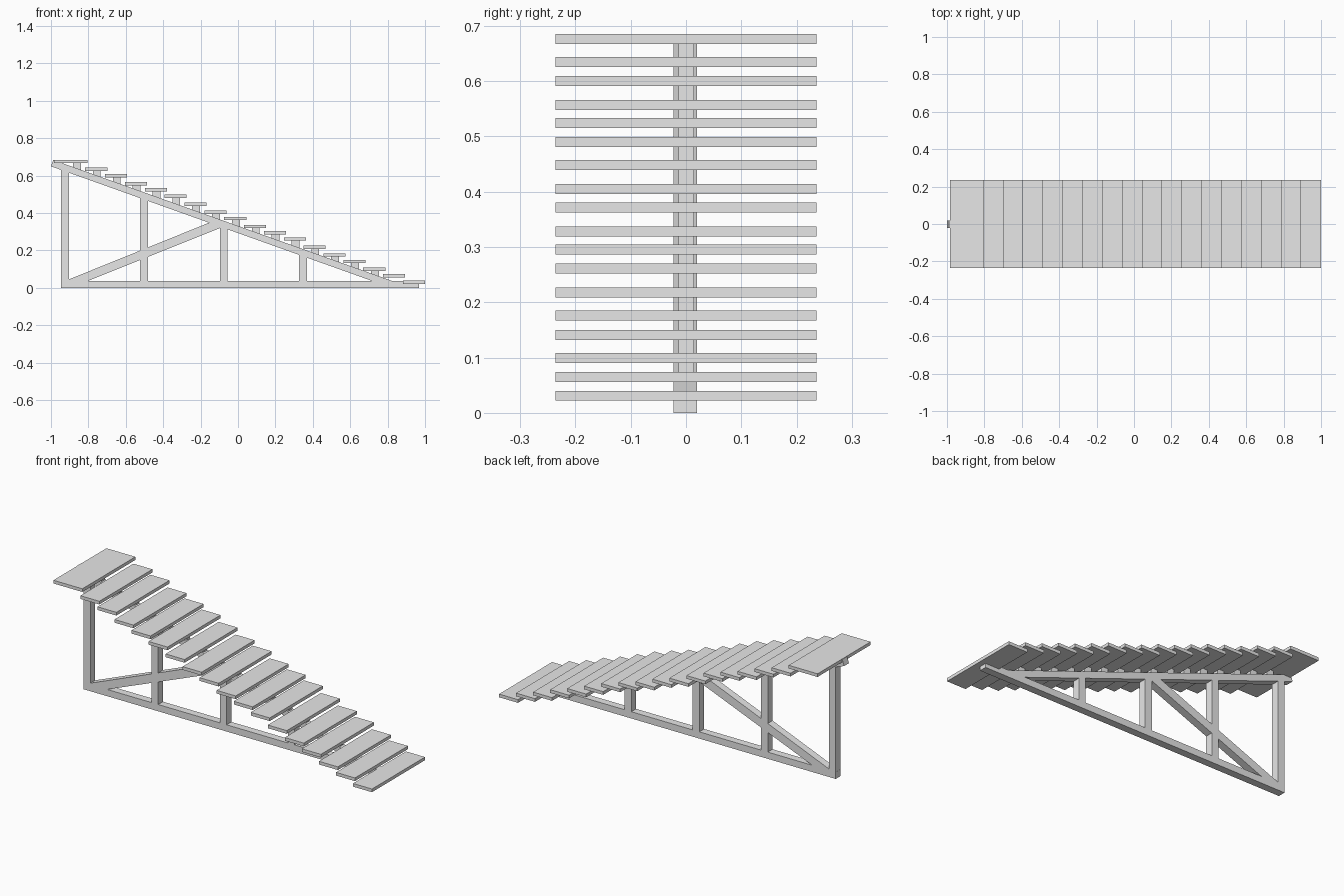
import bpy, math
from mathutils import Vector

default = bpy.data.objects.get("Cube")
if default:
    bpy.data.objects.remove(default, do_unlink=True)

# One plain grey for the whole staircase
grey = bpy.data.materials.new("plain_grey")
grey.use_nodes = True
grey.diffuse_color = (0.8, 0.8, 0.8, 1)
grey.node_tree.nodes["Principled BSDF"].inputs["Base Color"].default_value = (0.8, 0.8, 0.8, 1)

FRAME_Y = (-0.0225, 0.0200)
BLOCK_Y = (-0.0135, 0.0145)
TREAD_Y = (-0.236, 0.236)
BEAM = 0.042


def prism(name, outline, y_range):
    """Extrude an x-z outline (counter-clockwise from the front) along y."""
    n = len(outline)
    verts = [(x, y, z) for y in y_range for x, z in outline]
    faces = [tuple(range(n)), tuple(reversed(range(n, 2 * n)))]
    faces += [(i, i + n, (i + 1) % n + n, (i + 1) % n) for i in range(n)]
    mesh = bpy.data.meshes.new(name)
    mesh.from_pydata(verts, [], faces)
    mesh.materials.append(grey)
    obj = bpy.data.objects.new(name, mesh)
    bpy.context.collection.objects.link(obj)
    return obj


def box(name, x0, x1, z0, z1, y_range):
    return prism(name, [(x0, z0), (x1, z0), (x1, z1), (x0, z1)], y_range)


def beam(name, start, end, thickness, y_range):
    """Square-ended sloping beam along a centre line."""
    a, b = Vector(start), Vector(end)
    d = (b - a).normalized()
    side = Vector((-d.y, d.x)) * thickness / 2
    return prism(name, [a - side, b - side, b + side, a + side], y_range)


# Sloping stringer
TOP_X, TOP_Z, SLOPE = -0.994, 0.667, -0.357


def stringer_z(x):
    return TOP_Z + SLOPE * (x - TOP_X)


FOOT_X = 0.824
beam("stringer", (TOP_X, TOP_Z), (FOOT_X, stringer_z(FOOT_X)), 0.036, FRAME_Y)

# Ground beam
CHORD_TOP = 0.038
box("ground_beam", -0.947, 0.968, 0, CHORD_TOP, FRAME_Y)

# Upright posts, each reaching into the stringer
for i, x in enumerate((-0.9255, -0.5025, -0.076, 0.3475)):
    box(f"post_{i + 1}", x - BEAM / 2, x + BEAM / 2, CHORD_TOP, stringer_z(x), FRAME_Y)

# Diagonal brace, cut level at the ground beam and upright at the third post
prism("diagonal_brace", [(-0.91, 0.036), (-0.805, 0.036), (-0.09, 0.322),
                         (-0.09, 0.345), (-0.136, 0.356), (-0.91, 0.043)], FRAME_Y)

# Treads on support blocks
tread_heights = (0.676, 0.634, 0.600, 0.557, 0.524, 0.490, 0.448, 0.405, 0.371,
                 0.328, 0.295, 0.261, 0.218, 0.176, 0.141, 0.099, 0.065, 0.031)
HALF = 0.009
for i, z in enumerate(tread_heights):
    right = -0.805 + i * 1.805 / 17
    width = 0.18 if i == 0 else 0.118
    box(f"tread_{i + 1}", right - width, right, z - HALF, z + HALF, TREAD_Y)
    centre = right - 0.056
    if centre < FOOT_X:
        box(f"tread_block_{i + 1}", centre - BEAM / 2, centre + BEAM / 2,
            stringer_z(centre), z - HALF, BLOCK_Y)
